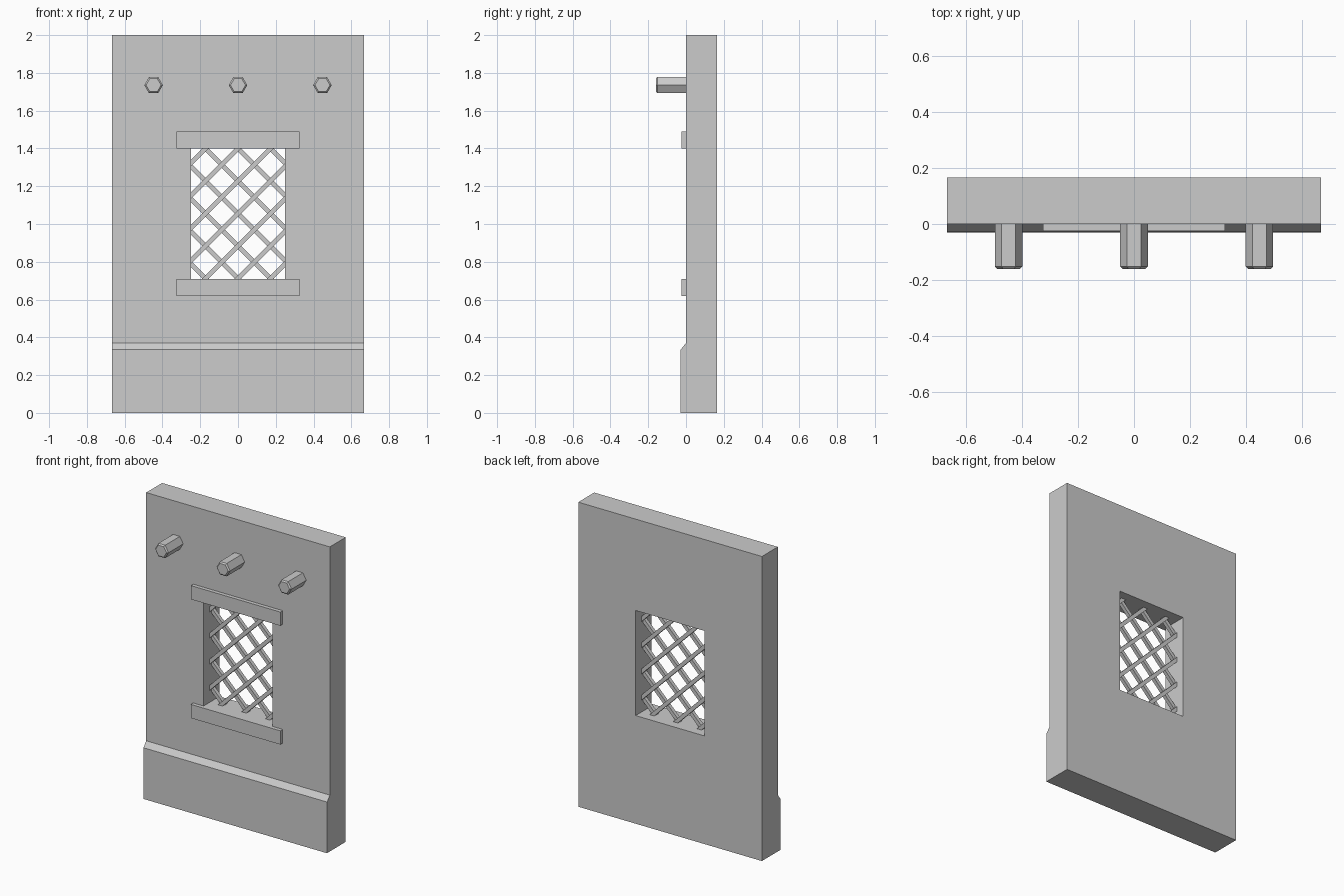
import bpy
import bmesh
from math import pi, sqrt
from mathutils import Matrix, Vector

if "Cube" in bpy.data.objects:
    bpy.data.objects.remove(bpy.data.objects["Cube"], do_unlink=True)

stone = bpy.data.materials.new("plain grey")
stone.use_nodes = True
GREY = (0.6, 0.6, 0.6, 1)
stone.diffuse_color = GREY
stone.node_tree.nodes["Principled BSDF"].inputs["Base Color"].default_value = GREY

HALF = 0.667              # half width of the wall
BACK = 0.165              # rear face of the wall
WIN_X, WIN_LOW, WIN_HIGH = 0.25, 0.71, 1.40


def finish(name, bm):
    bmesh.ops.recalc_face_normals(bm, faces=bm.faces)
    mesh = bpy.data.meshes.new(name)
    bm.to_mesh(mesh)
    bm.free()
    mesh.materials.append(stone)
    obj = bpy.data.objects.new(name, mesh)
    bpy.context.collection.objects.link(obj)
    return obj


def box(name, low, high):
    low, high = Vector(low), Vector(high)
    bm = bmesh.new()
    bmesh.ops.create_cube(bm, size=1)
    bmesh.ops.scale(bm, vec=high - low, verts=bm.verts)
    bmesh.ops.translate(bm, vec=(low + high) / 2, verts=bm.verts)
    return finish(name, bm)


# Wall slab with a sloped skirt, extruded from its side profile
profile = [(-0.03, 0), (-0.028, 0.335), (0, 0.37), (0, 2), (BACK, 2), (BACK, 0)]
bm = bmesh.new()
side = bm.faces.new([bm.verts.new((-HALF, y, z)) for y, z in profile])
new = bmesh.ops.extrude_face_region(bm, geom=[side])["geom"]
bmesh.ops.translate(bm, vec=(2 * HALF, 0, 0),
                    verts=[v for v in new if isinstance(v, bmesh.types.BMVert)])
wall = finish("wall", bm)

# Window opening
cutter = box("window_cutter", (-WIN_X, -0.2, WIN_LOW), (WIN_X, 0.3, WIN_HIGH))
cutter.hide_render = True
cut = wall.modifiers.new("window", "BOOLEAN")
cut.object = cutter
cut.solver = "EXACT"
bpy.context.view_layer.objects.active = wall
bpy.ops.object.modifier_apply(modifier=cut.name)
bpy.data.objects.remove(cutter, do_unlink=True)

# Lintel and sill
box("lintel", (-0.325, -0.025, WIN_HIGH), (0.325, 0, 1.49))
box("sill", (-0.325, -0.025, 0.62), (0.325, 0, WIN_LOW))

# Hexagonal pegs with a chamfered tip
for name, x in (("right_peg", -0.447), ("middle_peg", 0), ("left_peg", 0.447)):
    bm = bmesh.new()
    bmesh.ops.create_cone(bm, cap_ends=True, segments=6, radius1=0.049,
                          radius2=0.049, depth=0.16)
    bmesh.ops.rotate(bm, matrix=Matrix.Rotation(pi / 2, 3, "X"), verts=bm.verts)
    corner = min(bm.verts, key=lambda v: v.co.x)
    if abs(corner.co.z) > 0.01:
        bmesh.ops.rotate(bm, matrix=Matrix.Rotation(pi / 6, 3, "Y"), verts=bm.verts)
    bmesh.ops.translate(bm, vec=(x, -0.08, 1.735), verts=bm.verts)
    tip = [e for e in bm.edges if all(v.co.y < -0.15 for v in e.verts)]
    bmesh.ops.bevel(bm, geom=tip, offset=0.008, segments=1, affect="EDGES")
    finish(name, bm)

# Diagonal lattice: two layers of square bars clipped to the opening
PITCH, THICK = 0.172, 0.024
MID = (WIN_LOW + WIN_HIGH) / 2
for layer, slope, y in (("rising", 1, 0.075), ("falling", -1, 0.095)):
    for i in range(-3, 4):
        height = MID + i * PITCH
        ends = sorted((slope * (z - height) for z in (WIN_LOW, WIN_HIGH)))
        x0, x1 = max(-WIN_X, ends[0]), min(WIN_X, ends[1])
        if x1 - x0 < 0.03:
            continue
        xc = (x0 + x1) / 2
        bm = bmesh.new()
        bmesh.ops.create_cube(bm, size=1)
        bmesh.ops.scale(bm, vec=((x1 - x0) * sqrt(2) + THICK, THICK, THICK),
                        verts=bm.verts)
        bmesh.ops.rotate(bm, matrix=Matrix.Rotation(-slope * pi / 4, 3, "Y"),
                         verts=bm.verts)
        bmesh.ops.translate(bm, vec=(xc, y, height + slope * xc), verts=bm.verts)
        finish(f"{layer}_bar_{i + 4}", bm)
